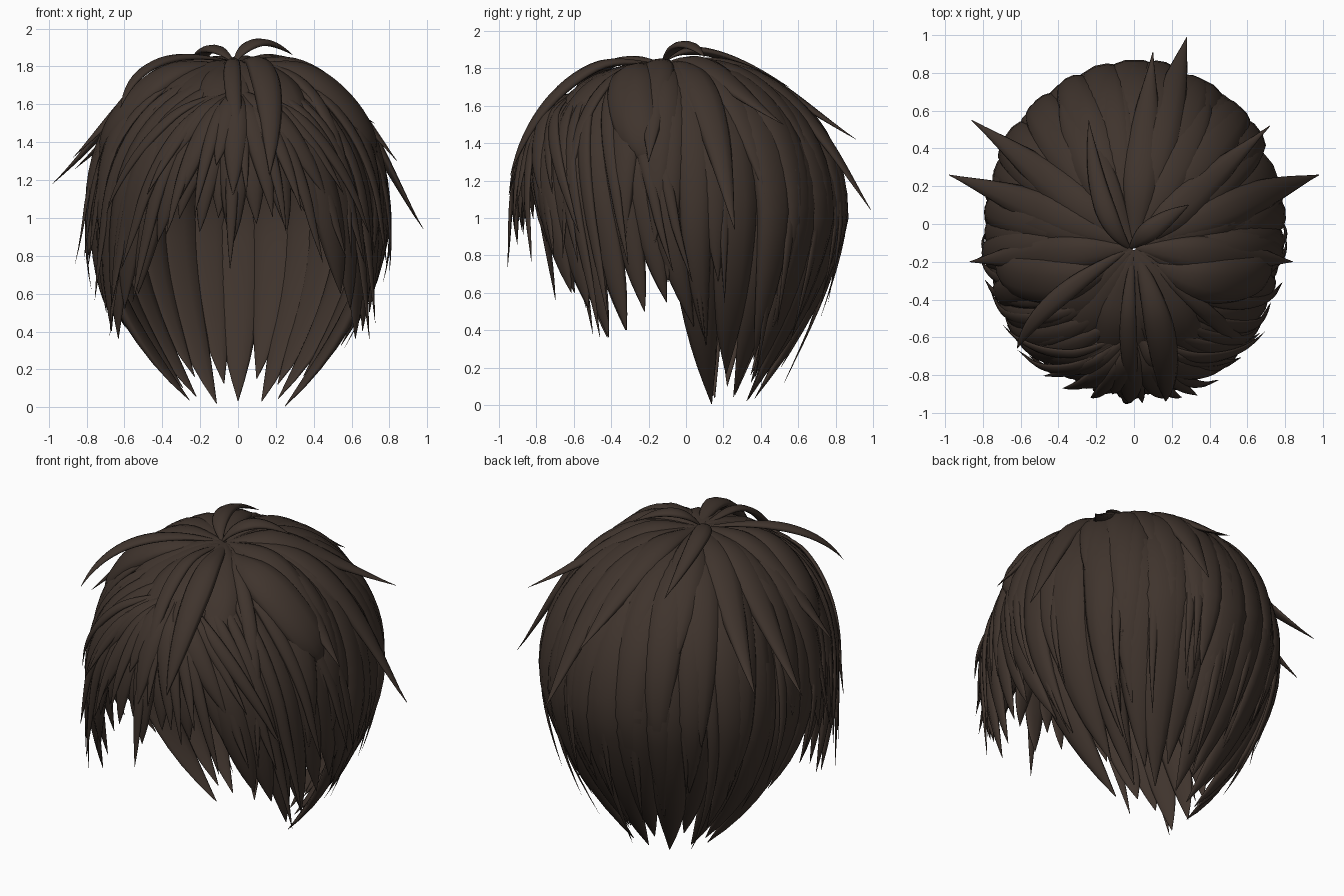
import bpy, bmesh, math, random
from mathutils import Vector

random.seed(4)
if "Cube" in bpy.data.objects:
    bpy.data.objects.remove(bpy.data.objects["Cube"], do_unlink=True)

brown = bpy.data.materials.new("dark_brown_hair")
COLOR = (0.05, 0.034, 0.026, 1)
brown.use_nodes = True
brown.diffuse_color = COLOR
shader = brown.node_tree.nodes["Principled BSDF"]
shader.inputs["Base Color"].default_value = COLOR
shader.inputs["Roughness"].default_value = 0.7

WIDE, DEEP, TOP, BULGE = 0.75, 0.85, 0.82, 2.15
RINGS, SIDES = 22, 10


def smooth(v):
    v = max(0.0, min(1.0, v))
    return v * v * (3 - 2 * v)


def travel(z):
    """Distance down the head (0 crown, 1 widest level) for a height."""
    if z < 1:
        return 1 + (1 - z) / 1.3
    return math.acos(min(1, (z - 1) / TOP) ** (BULGE / 2)) / (math.pi / 2)


def head(az, s):
    """Point on the head; azimuth 0 faces front, positive towards the left."""
    side, back = math.sin(az), -math.cos(az)
    if s < 1:
        c = math.cos(s * math.pi / 2)
        z = 1 + TOP * c ** (2 / BULGE)
        r = (1 - c * c) ** (1 / BULGE)
        return Vector((WIDE * r * side, -0.13 + 0.09 * r + DEEP * r * back, z))
    drop = (s - 1) * 1.3
    nape = smooth((back + 0.2) / 0.35)
    r = 1 - (0.12 + 0.56 * nape) * drop ** 1.8
    return Vector((WIDE * r * side, -0.04 + 0.18 * nape * drop ** 1.5 + DEEP * r * back * (1 - 0.2 * nape * drop), 1 - drop))


def sweep(name, path, half, thick=0.5, belly=0.5, blunt=3.5):
    """Tapered lens-section lock along a path."""
    bm = bmesh.new()
    rings = []
    for i, p in enumerate(path):
        t = i / (len(path) - 1)
        tangent = (path[min(i + 1, len(path) - 1)] - path[max(i - 1, 0)]).normalized()
        out = p - Vector((0, 0, min(p.z, 0.95)))
        out = (out - tangent * out.dot(tangent)).normalized()
        across = tangent.cross(out)
        w = half * (0.12 + 0.88 * math.sin(math.pi / 2 * min(1, t / belly))) * max(0.015, (1 - t ** blunt))
        ring = []
        for k in range(SIDES):
            q = 2 * math.pi * k / SIDES
            lift = math.sin(q) * thick * (1 if math.sin(q) > 0 else 0.5)
            ring.append(bm.verts.new(p + across * w * math.cos(q) + out * w * lift))
        rings.append(ring)
    for a, b in zip(rings, rings[1:]):
        for k in range(SIDES):
            n = (k + 1) % SIDES
            bm.faces.new((a[k], a[n], b[n], b[k]))
    bm.faces.new(rings[0][::-1])
    bm.faces.new(rings[-1])
    bmesh.ops.recalc_face_normals(bm, faces=bm.faces)
    mesh = bpy.data.meshes.new(name)
    bm.to_mesh(mesh)
    bm.free()
    mesh.materials.append(brown)
    for f in mesh.polygons:
        f.use_smooth = len(f.vertices) == 4
    bpy.context.collection.objects.link(bpy.data.objects.new(name, mesh))


def lock(name, root, az, z, half, lift=0.0, flare=0.0, tip=None, turn=0.7, **shape):
    """Lock lying on the head from root (degrees, travel) to an azimuth and height."""
    a0, s0 = math.radians(root[0]), root[1]
    a1, s1 = math.radians(az), travel(z)
    path = []
    for i in range(RINGS):
        t = i / (RINGS - 1)
        p = head(a0 + (a1 - a0) * t ** turn, s0 + (s1 - s0) * t)
        out = (p - Vector((0, 0, min(p.z, 0.95)))).normalized()
        path.append(p + out * (lift * smooth(t * 3) + flare * t ** 4))
    if tip:
        shift = Vector(tip) - path[-1]
        path = [p + shift * (i / (RINGS - 1)) ** 5 for i, p in enumerate(path)]
    sweep(name, path, half, **shape)


def fan(name, count, start, end, heights, half, lift, root=None, flare=0.0, jitter=3, **shape):
    """Row of locks spread over an azimuth range, cycling through tip heights."""
    for i in range(count):
        az = start + (end - start) * i / (count - 1)
        lock(name + "_" + str(i + 1), root or (az, 0.005), az + random.uniform(-jitter, jitter),
             heights[i % len(heights)] + random.uniform(0, 0.05), half * random.uniform(0.88, 1.12),
             lift + random.uniform(-0.01, 0.01), flare * random.uniform(0.3, 1.2), **shape)


# Long back hair tapering to the nape
fan("nape_lock", 13, 97, 263, [0.0, 0.12, 0.03, 0.08], 0.145, -0.02, blunt=5)
fan("back_lock", 13, 98, 262, [0.32, 0.5, 0.2, 0.4], 0.125, 0.005, flare=0.03)
fan("back_wisp", 14, 98, 262, [0.3, 0.5, 0.1, 0.42], 0.04, 0.015, flare=0.08, jitter=6)

# Layers over the crown and back
fan("crown_lock", 12, 84, 276, [0.85, 0.62, 1.1, 0.75], 0.125, 0.015, flare=0.04)
fan("upper_lock", 8, 100, 260, [1.1, 0.9, 1.3], 0.11, 0.025, flare=0.03)

# Cover between the crown and the parting
fan("front_cover", 9, -64, 64, [1.2, 1.35], 0.125, -0.035)

# Side hair in front of and over the ears, falling nearly straight down
SIDE_TIPS = [0.6, 0.52, 0.36, 0.4, 0.5, 0.55, 0.42]
for word, m in (("left", 1), ("right", -1)):
    for i, z in enumerate(SIDE_TIPS):
        az, root = m * (47 + 7.5 * i), (m * 8 * i, 0.4 - 0.06 * i)
        lock(word + "_side_lock_" + str(i + 1), root, az, z, 0.105, random.uniform(-0.015, 0.01),
             turn=0.45, blunt=5)
        lock(word + "_side_wisp_" + str(i + 1), root, az + random.uniform(-4, 4),
             z + random.uniform(-0.05, 0.25), 0.045, 0.03, flare=0.05, turn=0.45)
    fan(word + "_ear_lock", 4, m * 68, m * 98, [0.78, 0.95, 0.65], 0.11, 0.015)
    lock(word + "_behind_ear_lock", (m * 92, 0.005), m * 95, 0.26, 0.12, -0.02, blunt=5)
    lock(word + "_temple_lock", (m * 50, 0.1), m * 79, 1.28, 0.14, 0.03, blunt=9)

# Fringe spreading from a second parting
PART = (0, 0.4)
fan("fringe_lock", 13, -52, 52, [0.9, 1.0, 0.84, 0.95], 0.085, 0.01, root=PART, turn=0.55, blunt=4)
fan("fringe_wisp", 12, -56, 56, [0.98, 0.72, 1.1, 0.9], 0.04, 0.045, root=PART, turn=0.55, flare=0.04)
fan("fringe_top", 7, -36, 38, [1.1, 1.0, 1.25], 0.07, 0.035, root=PART, flare=0.02)

# Flicked-out locks given by their tip positions
FLICKS = [(0.98, 0.26, 0.94), (-0.98, 0.26, 1.18), (-0.87, -0.2, 1.32), (0.84, -0.2, 1.3),
          (-0.86, 0.55, 1.26), (0.72, 0.52, 1.5), (0.28, 0.99, 1.04), (0.1, 0.91, 1.42),
          (-0.86, -0.2, 0.76), (0.6, -0.66, 0.78), (0.2, 0.76, 0.55)]
for i, tip in enumerate(FLICKS):
    az = math.degrees(math.atan2(tip[0] / WIDE, -(tip[1] + 0.04) / DEEP))
    lock("flicked_lock_" + str(i + 1), (az, 0.005), az, tip[2] + 0.01,
         0.12 if i < 8 else 0.05, 0.03, tip=tip, blunt=2.5)

# Loose strands on top of the crown and over the fringe
lock("drooping_strand", (25, 0.005), 12, 1.2, 0.085, 0.06, flare=0.03)
lock("parting_strand", (-10, 0.005), 1, 1.25, 0.05, 0.06)


def arc(name, points, half):
    """Free strand through a quadratic curve."""
    a, b, c = map(Vector, points)
    steps = [i / (RINGS - 1) for i in range(RINGS)]
    sweep(name, [a * (1 - t) ** 2 + b * 2 * t * (1 - t) + c * t * t for t in steps], half)


CROWN = (-0.02, -0.13, 1.82)
arc("left_antenna", (CROWN, (0.08, -0.02, 2.0), (0.29, 0.1, 1.86)), 0.06)
arc("rear_antenna", (CROWN, (-0.2, 0.02, 2.0), (-0.24, 0.55, 1.7)), 0.06)
arc("right_antenna", (CROWN, (-0.52, -0.42, 1.93), (-0.62, -0.66, 1.58)), 0.055)
